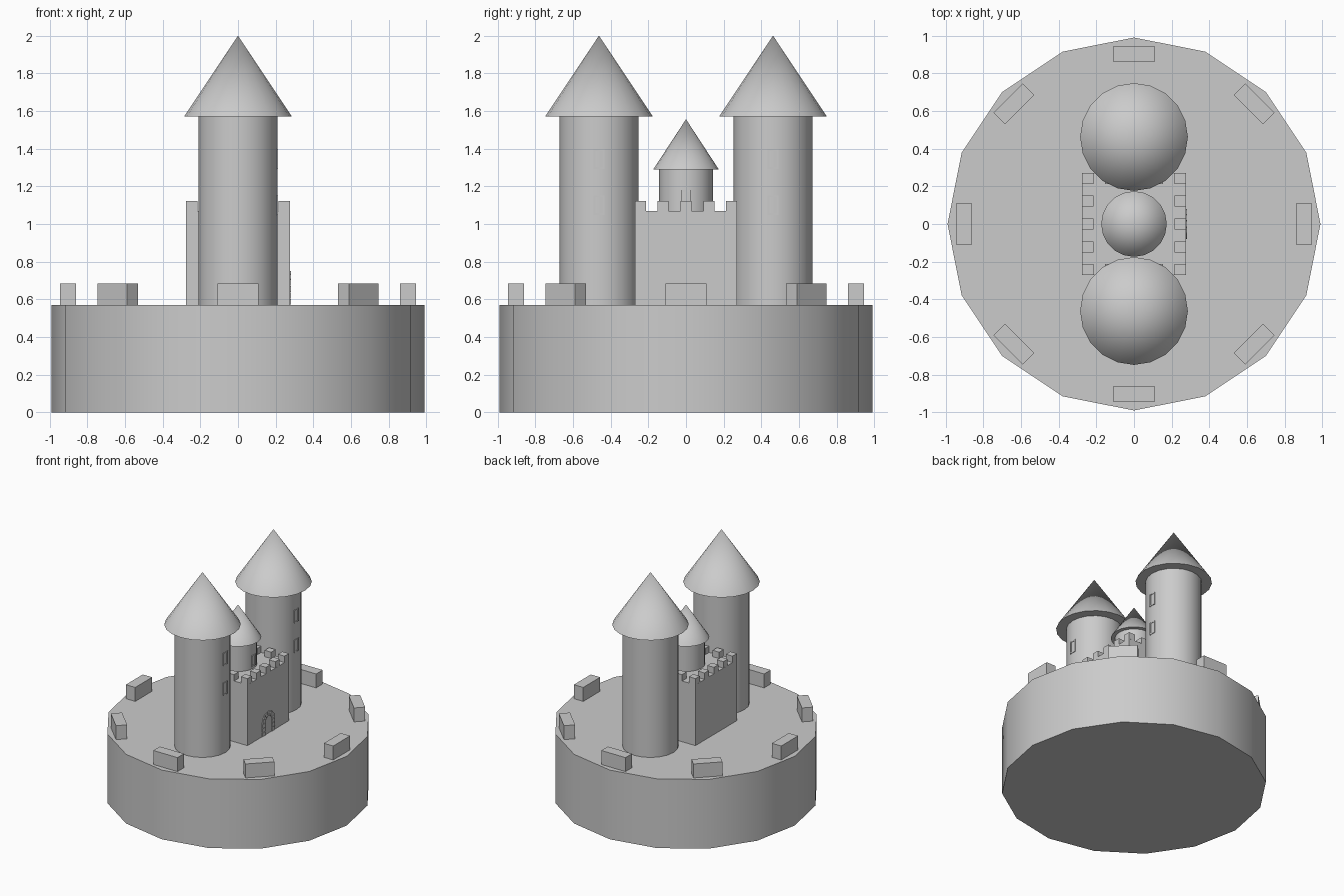
import bpy, bmesh, math
from mathutils import Matrix, Vector

cube = bpy.data.objects.get("Cube")
if cube:
    bpy.data.objects.remove(cube, do_unlink=True)

stone = bpy.data.materials.new("grey stone")
stone.diffuse_color = (0.6, 0.6, 0.6, 1)
stone.use_nodes = True
stone.node_tree.nodes["Principled BSDF"].inputs["Base Color"].default_value = (0.6, 0.6, 0.6, 1)


def finish(name, bm, smooth=False):
    bmesh.ops.recalc_face_normals(bm, faces=bm.faces[:])
    mesh = bpy.data.meshes.new(name)
    bm.to_mesh(mesh)
    bm.free()
    mesh.materials.append(stone)
    ob = bpy.data.objects.new(name, mesh)
    bpy.context.collection.objects.link(ob)
    if smooth:
        bpy.ops.object.select_all(action="DESELECT")
        ob.select_set(True)
        bpy.context.view_layer.objects.active = ob
        bpy.ops.object.shade_smooth_by_angle(angle=math.radians(30))
    return ob


def cone(name, sides, r1, r2, z0, z1, y=0):
    bm = bmesh.new()
    bmesh.ops.create_cone(bm, cap_ends=True, segments=sides, radius1=r1, radius2=r2, depth=z1 - z0,
                          matrix=Matrix.Translation((0, y, (z0 + z1) / 2)))
    return finish(name, bm, True)


def add_box(bm, centre, size, turn=0.0):
    m = (Matrix.Rotation(turn, 4, "Z") @ Matrix.Translation(centre)
         @ Matrix.Diagonal((*size, 1)))
    bmesh.ops.create_cube(bm, size=1, matrix=m)


def add_prism(bm, outline, x0, x1):
    """Extrude a (y, z) outline along x."""
    face = bm.faces.new([bm.verts.new((x0, y, z)) for y, z in outline])
    ext = bmesh.ops.extrude_face_region(bm, geom=[face])["geom"]
    bmesh.ops.translate(bm, vec=Vector((x1 - x0, 0, 0)),
                        verts=[v for v in ext if isinstance(v, bmesh.types.BMVert)])


def window(name, x, y, z, w=0.056, h=0.105, t=0.01, deep=0.025):
    """Proud rectangular frame of four bars, facing +x."""
    bm = bmesh.new()
    for s in (-1, 1):
        add_box(bm, (x - deep / 2, y + s * (w - t) / 2, z), (deep, t, h))
        add_box(bm, (x - deep / 2, y, z + s * (h - t) / 2), (deep, w - 2 * t, t))
    finish(name, bm)


GROUND = 0.57

# round base with a ring of low blocks on its rim
cone("base", 16, 0.99, 0.99, 0, GROUND)
bm = bmesh.new()
for i in range(8):
    add_box(bm, (0.902, 0, GROUND + 0.055), (0.085, 0.22, 0.12), i * math.pi / 4)
finish("rim_blocks", bm)

# two tall towers with pointed roofs and windows
for side, y in (("front", -0.462), ("back", 0.462)):
    cone(side + "_tower", 20, 0.21, 0.21, GROUND - 0.01, 1.575, y)
    cone(side + "_tower_roof", 20, 0.286, 0, 1.57, 2.0, y)
    window(side + "_lower_window", 0.213, y, 1.10)
    window(side + "_upper_window", 0.213, y, 1.345)

# square keep with battlements along all four edges
bm = bmesh.new()
add_box(bm, (0, 0, (GROUND + 1.07) / 2), (0.55, 0.54, 1.07 - GROUND))
finish("keep", bm)
bm = bmesh.new()
steps = [-0.242, -0.122, 0, 0.122, 0.242]
for i, a in enumerate(steps):
    for j, b in enumerate(steps):
        if i in (0, 4) or j in (0, 4):
            add_box(bm, (a * 1.012, b, 1.095), (0.06, 0.057, 0.055))
finish("battlements", bm)

# small central turret
cone("turret", 20, 0.143, 0.143, 1.06, 1.295)
cone("turret_roof", 20, 0.174, 0, 1.29, 1.556)
window("turret_window", 0.147, 0, 1.135, 0.05, 0.09)

# stone arch around the doorway
bm = bmesh.new()
inner, outer, spring = 0.043, 0.08, 0.672
count = 7
for i in range(count):
    a0 = math.pi * (i + 0.06) / count
    a1 = math.pi * (i + 0.94) / count
    add_prism(bm, [(r * math.cos(a), spring + r * math.sin(a))
                   for r, a in ((inner, a0), (outer, a0), (outer, a1), (inner, a1))], 0.27, 0.281)
for s in (-1, 1):
    for k in range(3):
        add_box(bm, (0.2755, s * (inner + outer) / 2, GROUND + 0.017 + k * 0.034),
                (0.011, outer - inner, 0.031))
finish("door_arch", bm)
